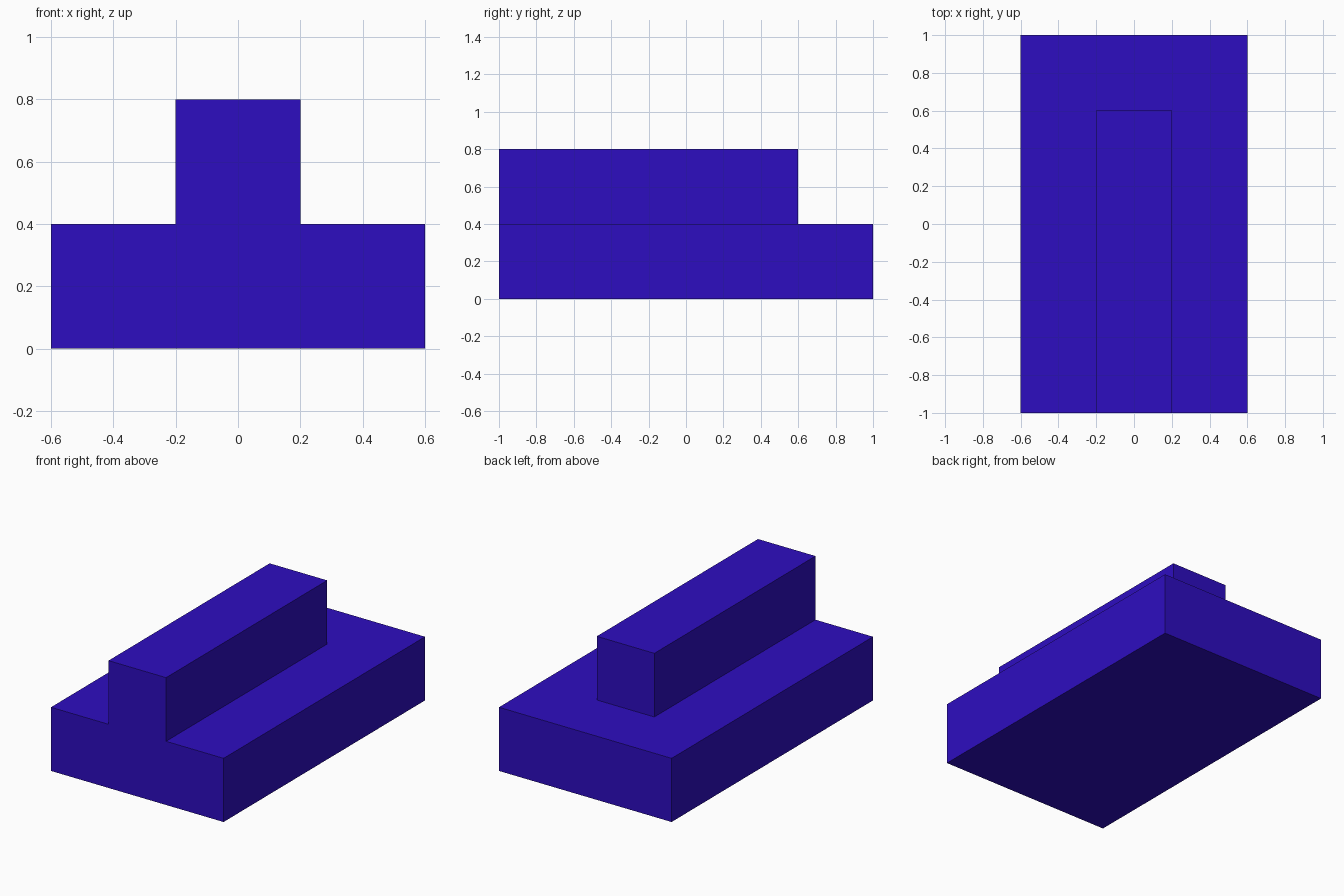
import bpy, bmesh
from mathutils import Matrix, Vector

default = bpy.data.objects.get("Cube")
if default:
    bpy.data.objects.remove(default, do_unlink=True)

BASE_W, LENGTH, BASE_H = 1.2, 2.0, 0.4
RIDGE_HALF_W, RIDGE_BACK, RIDGE_H = 0.2, 0.6, 0.4

# Deep blue material
blue = bpy.data.materials.new("deep blue")
blue.use_nodes = True
colour = (0.027, 0.004, 0.53, 1.0)
blue.diffuse_color = colour
blue.node_tree.nodes["Principled BSDF"].inputs["Base Color"].default_value = colour

# Base slab
bm = bmesh.new()
bmesh.ops.create_cube(bm, size=1, matrix=Matrix.Translation((0, 0, BASE_H / 2))
                      @ Matrix.Diagonal((BASE_W, LENGTH, BASE_H, 1)))

# Cut the ridge footprint into the slab
for point, normal in (((-RIDGE_HALF_W, 0, 0), (1, 0, 0)),
                      ((RIDGE_HALF_W, 0, 0), (1, 0, 0)),
                      ((0, RIDGE_BACK, 0), (0, 1, 0))):
    bmesh.ops.bisect_plane(bm, geom=bm.verts[:] + bm.edges[:] + bm.faces[:],
                           plane_co=point, plane_no=normal)

# Raise the ridge from its footprint
bm.normal_update()
footprint = [f for f in bm.faces if f.normal.z > 0.9
             and abs(f.calc_center_median().x) < RIDGE_HALF_W
             and f.calc_center_median().y < RIDGE_BACK]
raised = bmesh.ops.extrude_discrete_faces(bm, faces=footprint)["faces"]
bmesh.ops.translate(bm, vec=Vector((0, 0, RIDGE_H)),
                    verts=list({v for f in raised for v in f.verts}))

# Merge coplanar faces so only the true edges remain
bmesh.ops.dissolve_limit(bm, angle_limit=0.01, verts=bm.verts[:], edges=bm.edges[:])
bmesh.ops.recalc_face_normals(bm, faces=bm.faces[:])

mesh = bpy.data.meshes.new("ridged_block")
bm.to_mesh(mesh)
bm.free()
mesh.materials.append(blue)
block = bpy.data.objects.new("ridged_block", mesh)
bpy.context.collection.objects.link(block)
